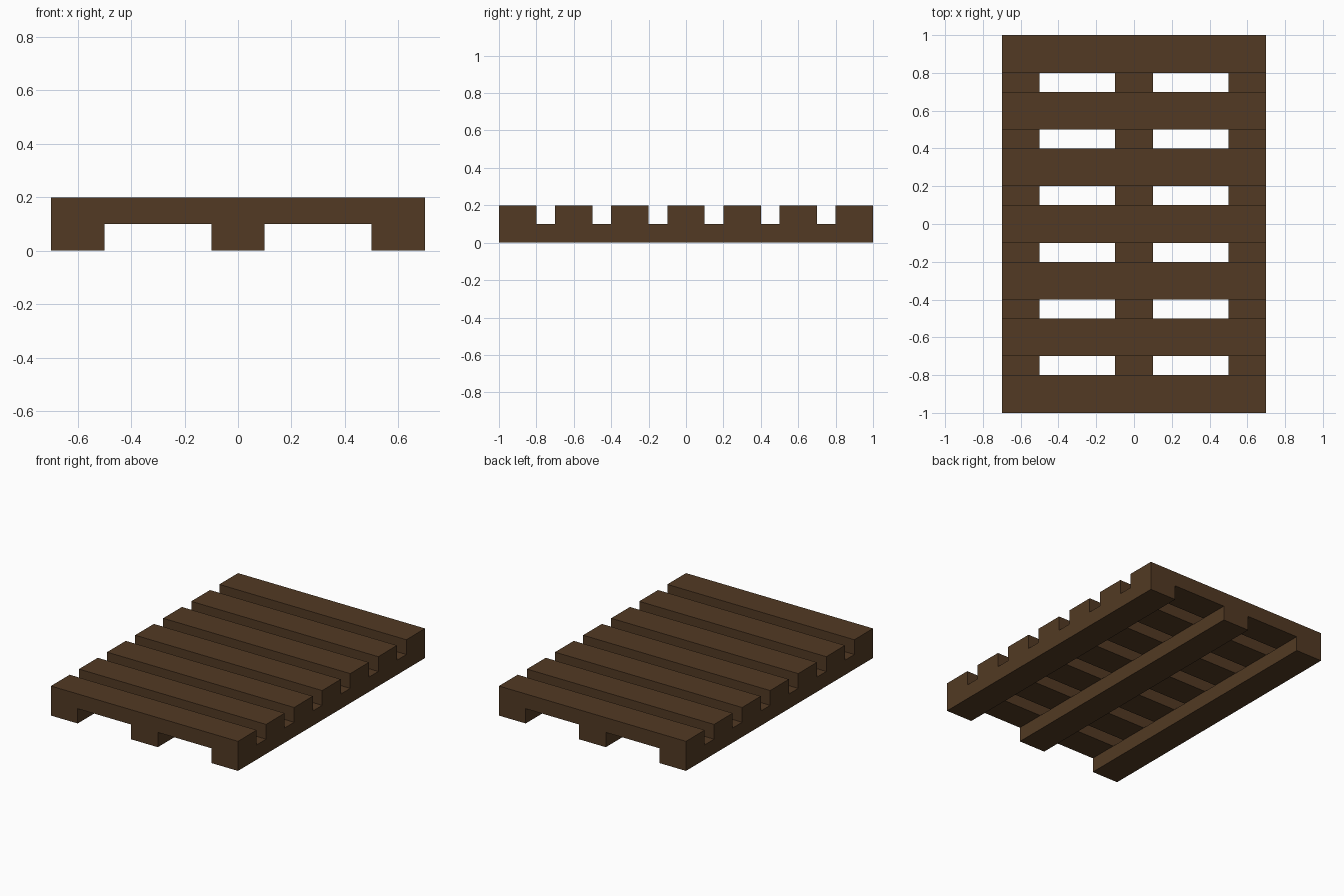
import bpy

cube = bpy.data.objects.get("Cube")
if cube:
    bpy.data.objects.remove(cube, do_unlink=True)

LENGTH, WIDTH = 2.0, 1.4
BOARD, THICK = 0.2, 0.1

# Single dark brown wood
wood = bpy.data.materials.new("dark_brown_wood")
wood.use_nodes = True
color = (0.085, 0.042, 0.017, 1)
wood.diffuse_color = color
bsdf = wood.node_tree.nodes["Principled BSDF"]
bsdf.inputs["Base Color"].default_value = color
bsdf.inputs["Roughness"].default_value = 0.9


def board(name, center, size):
    bpy.ops.mesh.primitive_cube_add(size=1, location=center)
    obj = bpy.context.object
    obj.name = name
    obj.scale = size
    bpy.ops.object.transform_apply(location=False, rotation=False, scale=True)
    obj.data.materials.append(wood)


# Three runners along the length
for side, x in (("right", -0.6), ("middle", 0), ("left", 0.6)):
    board(f"{side}_runner", (x, 0, THICK / 2), (BOARD, LENGTH, THICK))

# Seven deck slats across the runners
SLATS = 7
pitch = (LENGTH - BOARD) / (SLATS - 1)
for i in range(SLATS):
    y = (i - (SLATS - 1) / 2) * pitch
    board(f"deck_slat_{i + 1}", (0, y, THICK * 1.5), (WIDTH, BOARD, THICK))
